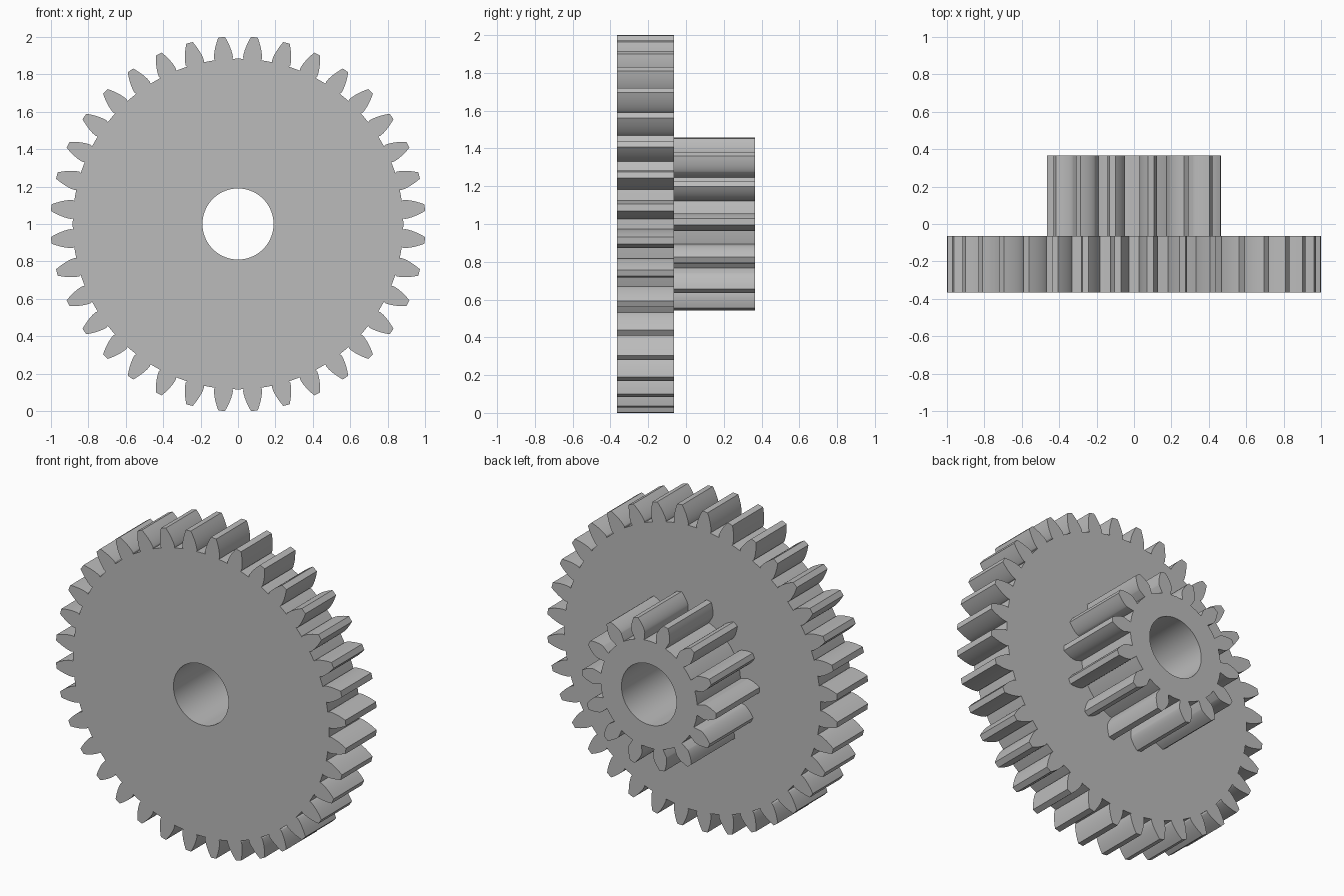
import bpy, bmesh
from math import pi, sin, cos, tan, acos, sqrt, radians

old = bpy.data.objects.get("Cube")
if old:
    bpy.data.objects.remove(old, do_unlink=True)

AXIS_Z = 1.0
BORE_RADIUS = 0.19
FRONT, STEP, BACK = -0.365, -0.063, 0.365

grey = bpy.data.materials.new("plain_grey")
grey.use_nodes = True
grey.diffuse_color = (0.5, 0.5, 0.5, 1)
grey.node_tree.nodes["Principled BSDF"].inputs["Base Color"].default_value = (0.5, 0.5, 0.5, 1)


def involute(angle):
    return tan(angle) - angle


def half_tooth(teeth, tip, slack, undercut, steps=8):
    """Radius and half angle along one flank, from root to tip."""
    module = 2 * tip / (teeth + 2)
    pitch = module * teeth / 2
    root = pitch - 1.25 * module
    pressure = radians(20)
    base = pitch * cos(pressure)
    base_half = pi / (2 * teeth) + involute(pressure) - slack / pitch
    flank = [(root, base_half * undercut)]
    for i in range(steps + 1):
        # spacing is finer near the base circle, where the curve is tightest
        r = base + (tip - base) * (i / steps) ** 1.5
        flank.append((r, base_half - involute(acos(min(1, base / r)))))
    return flank


def gear_outline(teeth, tip, phase, slack, undercut):
    flank = half_tooth(teeth, tip, slack, undercut)
    points = []
    for t in range(teeth):
        centre = radians(phase) + 2 * pi * t / teeth
        points += [(r, centre - h) for r, h in flank]
        points += [(r, centre + h) for r, h in reversed(flank)]
        points.append((flank[0][0], centre + pi / teeth))  # middle of the valley
    return points


def make_gear(name, outline, y0, y1):
    bm = bmesh.new()
    bore = [(BORE_RADIUS, 2 * pi * i / 72) for i in range(72)]
    edges = []
    for loop in (outline, bore):
        verts = [bm.verts.new((r * cos(a), y0, AXIS_Z + r * sin(a))) for r, a in loop]
        edges += [bm.edges.new((v, verts[i - 1])) for i, v in enumerate(verts)]
    # fill the cap around the bore, then extrude it to the far side
    bmesh.ops.triangle_fill(bm, use_beauty=True, use_dissolve=False, edges=edges)
    result = bmesh.ops.extrude_face_region(bm, geom=bm.faces[:], use_keep_orig=True)
    moved = [g for g in result["geom"] if isinstance(g, bmesh.types.BMVert)]
    bmesh.ops.translate(bm, verts=moved, vec=(0, y1 - y0, 0))
    bmesh.ops.recalc_face_normals(bm, faces=bm.faces[:])
    mesh = bpy.data.meshes.new(name)
    bm.to_mesh(mesh)
    bm.free()
    mesh.materials.append(grey)
    obj = bpy.data.objects.new(name, mesh)
    bpy.context.collection.objects.link(obj)
    bpy.ops.object.select_all(action="DESELECT")
    obj.select_set(True)
    bpy.context.view_layer.objects.active = obj
    bpy.ops.object.shade_smooth_by_angle(angle=radians(25))
    return obj


# Wide front wheel
make_gear("large_gear", gear_outline(36, 1.0025, 5, 0.002, 0.93), FRONT, STEP)
# Small gear fixed to its back
make_gear("small_gear", gear_outline(14, 0.464, 1.5, 0.002, 0.8), STEP, BACK)
